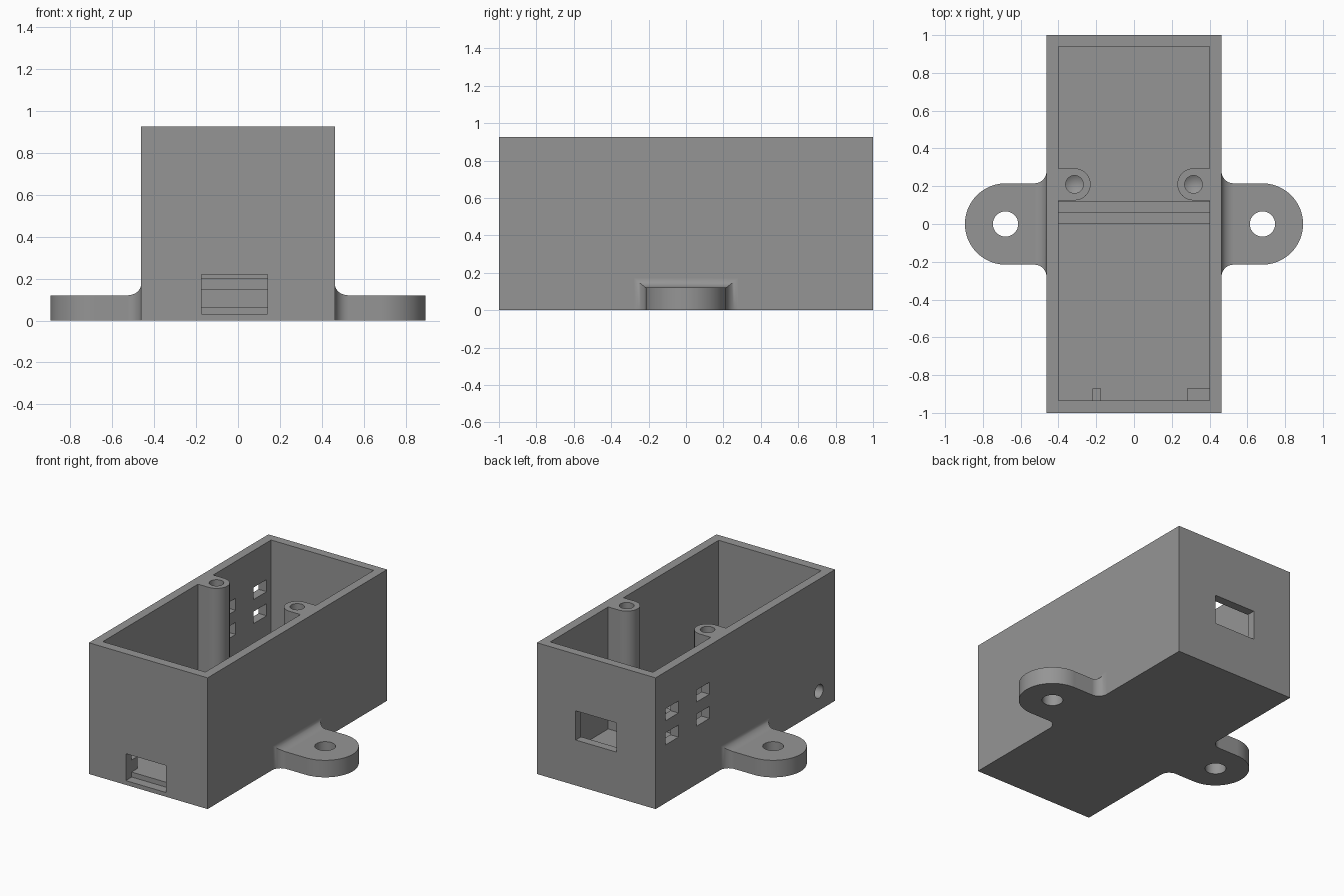
import bpy, bmesh, math

if "Cube" in bpy.data.objects:
    bpy.data.objects.remove(bpy.data.objects["Cube"])

W, H = 0.463, 0.925            # half width and height of the case
IN_X, Y0, Y1 = 0.40, -0.935, 0.94   # inner cavity
FLOOR = 0.065
EAR_X, EAR_R, EAR_T = 0.68, 0.215, 0.12

grey = bpy.data.materials.new("grey plastic")
grey.diffuse_color = (0.30, 0.30, 0.30, 1)
grey.use_nodes = True
grey.node_tree.nodes["Principled BSDF"].inputs["Base Color"].default_value = grey.diffuse_color


def finish(bm, name):
    bmesh.ops.remove_doubles(bm, verts=bm.verts, dist=1e-5)
    bmesh.ops.recalc_face_normals(bm, faces=bm.faces)
    me = bpy.data.meshes.new(name)
    bm.to_mesh(me)
    bm.free()
    me.materials.append(grey)
    ob = bpy.data.objects.new(name, me)
    bpy.context.collection.objects.link(ob)
    return ob


def box(name, x0, x1, y0, y1, z0, z1):
    bm = bmesh.new()
    for v in bmesh.ops.create_cube(bm, size=1)["verts"]:
        v.co = (x1 if v.co.x > 0 else x0, y1 if v.co.y > 0 else y0, z1 if v.co.z > 0 else z0)
    return finish(bm, name)


def prism(name, pts, z0, z1):
    bm = bmesh.new()
    f = bm.faces.new([bm.verts.new((x, y, z0)) for x, y in pts])
    top = bmesh.ops.extrude_face_region(bm, geom=[f])["geom"]
    for v in top:
        if isinstance(v, bmesh.types.BMVert):
            v.co.z = z1
    return finish(bm, name)


def circle(cx, cy, r, n=32):
    return [(cx + r * math.cos(2 * math.pi * i / n), cy + r * math.sin(2 * math.pi * i / n)) for i in range(n)]


def boolean(target, tool, op):
    m = target.modifiers.new(op.lower(), "BOOLEAN")
    m.operation, m.object, m.solver = op, tool, "EXACT"
    bpy.context.view_layer.objects.active = target
    bpy.ops.object.modifier_apply(modifier=m.name)
    bpy.data.objects.remove(tool)


def cut(target, tool):
    boolean(target, tool, "DIFFERENCE")


def post(side):
    # screw post with a flat web running into the wall
    cx, cy, r = 0.315, 0.21, 0.085
    pts = [(0.45, cy + r)]
    for i in range(17):
        a = math.pi / 2 + math.pi * i / 16
        pts.append((cx + r * math.cos(a), cy + r * math.sin(a)))
    pts.append((0.45, cy - r))
    return prism("post", [(side * x, y) for x, y in pts], -0.2, 1.4)


def ear(side):
    # rounded mounting ear, flared where it meets the wall
    rows = [(0.43, 0.28, EAR_T + 0.052)]
    n = 8
    for i in range(n + 1):
        a = math.pi / 2 * i / n
        k = 1 - math.sin(a)
        rows.append((W + 0.065 * (1 - math.cos(a)), EAR_R + 0.065 * k, EAR_T + 0.052 * k))
    for i in range(25):
        a = math.pi / 2 * i / 24
        rows.append((EAR_X + EAR_R * math.sin(a), EAR_R * math.cos(a), EAR_T))
    bm = bmesh.new()
    loops = [[bm.verts.new((side * x, y, z)) for y, z in ((-w, 0), (w, 0), (w, h), (-w, h))]
             for x, w, h in rows]
    for a, b in zip(loops, loops[1:]):
        for i in range(4):
            j = (i + 1) % 4
            bm.faces.new((a[i], a[j], b[j], b[i]))
    bm.faces.new(loops[0])
    bmesh.ops.remove_doubles(bm, verts=bm.verts, dist=1e-4)
    bmesh.ops.dissolve_degenerate(bm, edges=bm.edges, dist=1e-4)
    ob = finish(bm, "ear")
    cut(ob, prism("ear_hole", circle(side * EAR_X, 0, 0.067), -0.1, 0.3))
    return ob


def drill(side):
    # blind screw hole with a conical end
    bm = bmesh.new()
    ring = circle(side * 0.315, 0.21, 0.047, 24)
    tip = bm.verts.new((side * 0.315, 0.21, 0.47))
    low = [bm.verts.new((x, y, 0.5)) for x, y in ring]
    top = [bm.verts.new((x, y, 1.0)) for x, y in ring]
    for i in range(24):
        j = (i + 1) % 24
        bm.faces.new((low[i], low[j], top[j], top[i]))
        bm.faces.new((tip, low[j], low[i]))
    bm.faces.new(top)
    return finish(bm, "drill")


# cavity shape, with the inner fittings left standing
cavity = box("cavity", -IN_X, IN_X, Y0, Y1, FLOOR, 1.1)
cut(cavity, box("ridge_low", -0.5, 0.5, 0.0, 0.09, 0, 0.15))
cut(cavity, box("ridge_high", -0.5, 0.5, 0.06, 0.12, 0, 0.20))
cut(cavity, box("peg_left", -0.22, -0.176, -1, -0.87, 0, 0.15))
cut(cavity, box("peg_right", 0.28, 0.5, -1, -0.87, 0, 0.15))
for s in (-1, 1):
    cut(cavity, post(s))

# open case with ears
case = box("case", -W, W, -1, 1, 0, H)
cut(case, cavity)
for s in (-1, 1):
    boolean(case, ear(s), "UNION")
    cut(case, drill(s))

# front slot and back window
cut(case, box("front_slot", -0.175, 0.14, -1.1, Y0 + 0.001, 0.03, 0.22))
cut(case, box("back_window", -0.16, 0.16, 0.9, 1.1, 0.32, 0.526))

# four small windows and a round hole in the left wall
for y in (0.40, 0.745):
    for z in (0.41, 0.58):
        cut(case, box("side_window", -0.6, -0.35, y, y + 0.145, z, z + 0.085))
hole = prism("side_hole", circle(0, 0, 0.047, 24), -0.1, 0.1)
for v in hole.data.vertices:
    x, y, z = v.co
    v.co = (z - 0.45, x - 0.82, y + 0.135)
cut(case, hole)

# smooth curved parts, keep box edges sharp
bpy.ops.object.select_all(action="DESELECT")
case.select_set(True)
bpy.context.view_layer.objects.active = case
bpy.ops.object.shade_smooth_by_angle(angle=math.radians(30))
wn = case.modifiers.new("weighted normals", "WEIGHTED_NORMAL")
wn.keep_sharp = True
